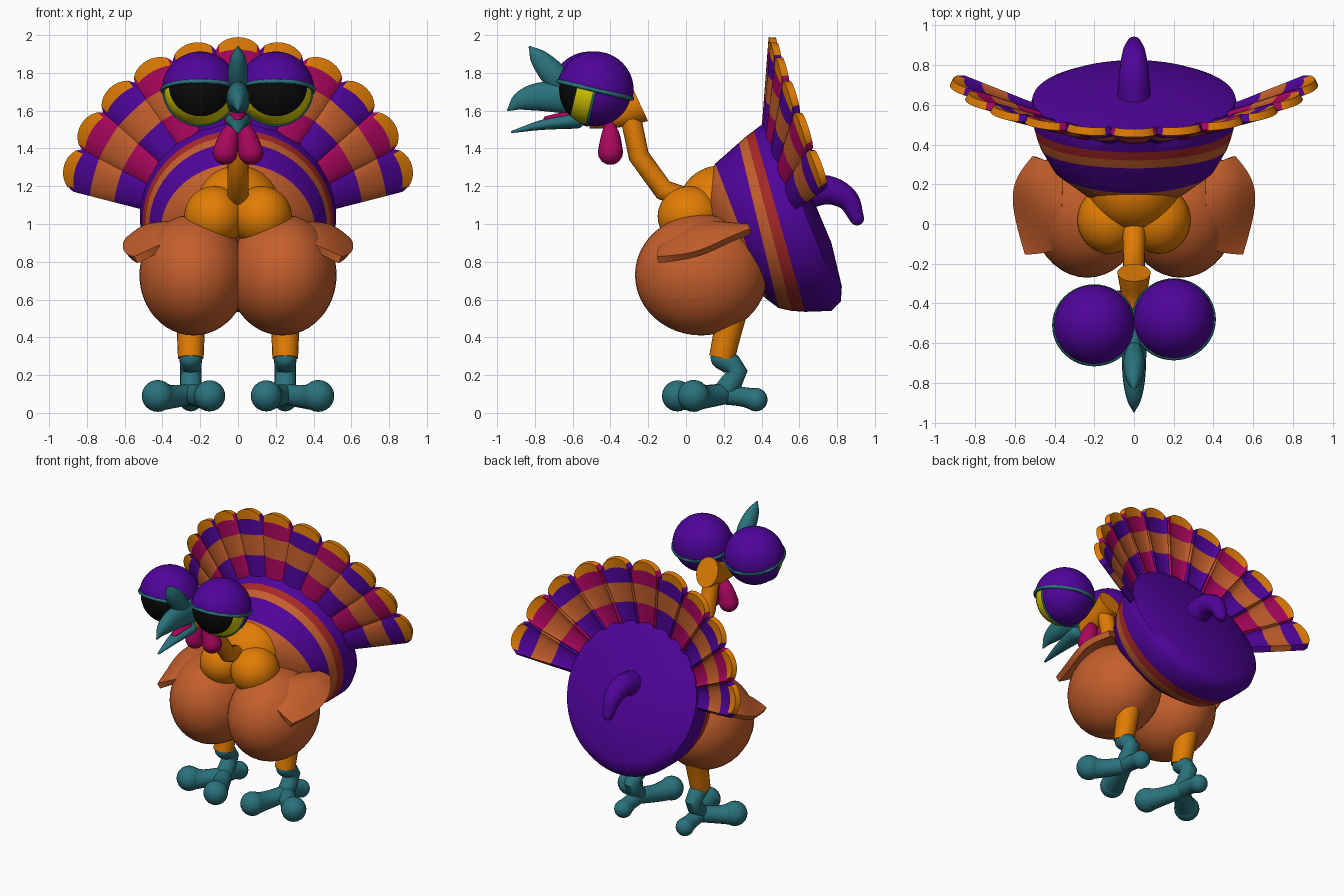
import bpy, bmesh, math
from mathutils import Vector

if "Cube" in bpy.data.objects:
    bpy.data.objects.remove(bpy.data.objects["Cube"], do_unlink=True)


def material(name, r, g, b):
    lin = [(c / 255 / 12.92 if c < 11 else ((c / 255 + 0.055) / 1.055) ** 2.4) for c in (r, g, b)]
    m = bpy.data.materials.new(name)
    m.use_nodes = True
    m.diffuse_color = (*lin, 1)
    m.node_tree.nodes["Principled BSDF"].inputs["Base Color"].default_value = (*lin, 1)
    return m


purple = material("purple", 80, 4, 155)
orange = material("orange", 226, 125, 4)
brown = material("rust brown", 197, 95, 44)
magenta = material("magenta", 170, 6, 94)
red = material("brick red", 168, 40, 40)
teal = material("teal", 42, 114, 124)
black = material("black", 10, 10, 10)
yellow = material("yellow", 220, 208, 2)


def finish(ob, name, mats, angle=45):
    ob.name = ob.data.name = name
    for m in mats:
        ob.data.materials.append(m)
    bpy.ops.object.select_all(action="DESELECT")
    ob.select_set(True)
    bpy.context.view_layer.objects.active = ob
    for mod in list(ob.modifiers):
        bpy.ops.object.modifier_apply(modifier=mod.name)
    bpy.ops.object.shade_smooth_by_angle(angle=math.radians(angle))
    return ob


def mesh_object(verts, faces, indices=None):
    me = bpy.data.meshes.new("part")
    me.from_pydata(verts, [], faces)
    if indices:
        me.polygons.foreach_set("material_index", indices)
    bm = bmesh.new()
    bm.from_mesh(me)
    bmesh.ops.recalc_face_normals(bm, faces=bm.faces)
    bm.to_mesh(me)
    bm.free()
    ob = bpy.data.objects.new("part", me)
    bpy.context.collection.objects.link(ob)
    return ob


def loft(rings, row_mats=None):
    """Skin closed rings of points; the two ends are capped."""
    n = len(rings[0])
    verts = [p for ring in rings for p in ring]
    faces, idx = [], []
    for i in range(len(rings) - 1):
        for j in range(n):
            k = (j + 1) % n
            faces.append((i * n + j, i * n + k, i * n + n + k, i * n + n + j))
            idx.append(row_mats[i] if row_mats else 0)
    for start, m in ((0, 0), (len(verts) - n, -1)):
        faces.append(tuple(range(start, start + n)))
        idx.append(row_mats[m] if row_mats else 0)
    return mesh_object(verts, faces, idx)


def tube(name, mat, pts, flat=1.0, sides=20, steps=5, dome=True):
    """Smooth tapered tube through (x, y, z, radius) points, with rounded ends."""
    p = [Vector(q) for q in pts]
    p = [2 * p[0] - p[1]] + p + [2 * p[-1] - p[-2]]
    path = []
    for a, b, c, d in zip(p, p[1:], p[2:], p[3:]):
        for s in range(steps):
            t = s / steps
            path.append(0.5 * (2 * b + (c - a) * t + (2 * a - 5 * b + 4 * c - d) * t * t
                               + (3 * b - a - 3 * c + d) * t ** 3))
    path.append(p[-2])
    rings = []

    def ring(center, tangent, r):
        side = Vector((1, 0, 0))
        side = (side - tangent * side.dot(tangent)).normalized()
        up = tangent.cross(side)
        rings.append([center + r * (flat * math.cos(a) * side + math.sin(a) * up)
                      for a in (2 * math.pi * k / sides for k in range(sides))])

    last = len(path) - 1
    caps = [math.radians(a) for a in (85, 65, 45, 22)] if dome else []
    for i, q in enumerate(path):
        c, r = q.xyz, q.w
        t = (path[min(i + 1, last)].xyz - path[max(i - 1, 0)].xyz).normalized()
        if i == 0:
            for a in caps:
                ring(c - t * r * math.sin(a), t, r * math.cos(a))
        ring(c, t, r)
        if i == last:
            for a in reversed(caps):
                ring(c + t * r * math.sin(a), t, r * math.cos(a))
    return finish(loft(rings), name, [mat])


def ball(name, mats, loc, scale, tilt=0, seg=40, rings=24, rule=None, keep=None):
    bpy.ops.mesh.primitive_uv_sphere_add(segments=seg, ring_count=rings, radius=1, location=loc, rotation=(tilt, 0, 0))
    ob = bpy.context.object
    ob.scale = scale
    if rule:
        for f in ob.data.polygons:
            f.material_index = rule(f.center)
    if keep:
        bm = bmesh.new()
        bm.from_mesh(ob.data)
        bmesh.ops.delete(bm, geom=[f for f in bm.faces if not keep(f.calc_center_median())], context="FACES")
        bm.to_mesh(ob.data)
        bm.free()
    return finish(ob, name, mats)


# Striped rear body: each ring is top y, top z, bottom y, bottom z, half width
body = [(.15, 1.0, .17, .95, .03), (.08, 1.18, .28, .72, .26), (.155, 1.32, .43, .60, .41),
        (.28, 1.43, .49, .555, .47), (.32, 1.465, .56, .54, .49), (.36, 1.495, .63, .535, .505),
        (.42, 1.54, .77, .54, .52), (.44, 1.535, .82, .59, .51), (.47, 1.49, .825, .67, .46),
        (.60, 1.27, .77, .90, .21), (.68, 1.11, .69, 1.09, .01)]
rings = []
for ty, tz, by, bz, hx in body:
    mid, half = Vector((0, ty + by, tz + bz)) / 2, Vector((0, ty - by, tz - bz)) / 2
    rings.append([mid + half * math.cos(a) + Vector((hx * math.sin(a), 0, 0))
                  for a in (2 * math.pi * k / 56 for k in range(56))])
finish(loft(rings, [0, 0, 1, 0, 2, 1, 1, 1, 1, 1]), "striped_body", [brown, purple, red])

# Tail fan: scalloped, bulging feathers set on a flared cone
STEP = math.radians(15.3)
COLS = 10


def fan_point(radius, angle, lift):
    s = (radius - .5) * .45 + lift
    z = radius * math.cos(angle)
    return (radius * math.sin(angle), .60 - .34 * z + .94 * s, 1.04 + .94 * z + .34 * s)


for i in range(-5, 6):
    verts, faces, idx = [], [], []
    for row in range(5):
        for col in range(COLS + 1):
            u = 2 * col / COLS - 1
            c = math.sqrt(1 - (.98 * u) ** 2)
            radius = (.47, .65, .78, .845 + .035 * c, .85 + .09 * c)[row]
            verts.append(fan_point(radius, (i + u / 2) * STEP, .015 - .025 * c))
    for row in range(4):
        for col in range(COLS):
            a = row * (COLS + 1) + col
            faces.append((a, a + 1, a + COLS + 2, a + COLS + 1))
            at_side = col in (0, COLS - 1)
            idx.append((0, 1, 0, 0 if at_side else 2)[row])
    feather = mesh_object(verts, faces, idx)
    thick = feather.modifiers.new("thickness", "SOLIDIFY")
    thick.thickness, thick.offset = .04, 0
    finish(feather, f"tail_feather_{i + 6}", [purple if i % 2 else magenta, brown, orange], 35)

# Rear stub, chest and neck
tube("tail_stub", purple, [(0, .62, 1.16, .085), (0, .75, 1.18, .076), (0, .855, 1.13, .06), (0, .905, 1.03, .038)])
ball("chest_dome", [orange], (0, .18, 1.09), (.225, .22, .22))
tube("neck", orange, [(0, .1, 1.10, .06), (0, -.12, 1.18, .056), (0, -.25, 1.36, .055),
                      (0, -.30, 1.60, .055)], steps=1)
tube("head_core", orange, [(0, -.245, 1.64, .105), (0, -.36, 1.59, .08), (0, -.52, 1.56, .055)], .8, dome=False)

# Beak, crest and tongue
tube("upper_beak", teal, [(0, -.55, 1.66, .085), (0, -.75, 1.675, .078), (0, -.87, 1.653, .053), (0, -.94, 1.605, .008)], .75)
tube("lower_beak", teal, [(0, -.58, 1.55, .045), (0, -.76, 1.525, .027), (0, -.92, 1.488, .006)], 1.5)
tube("beak_crest", teal, [(0, -.62, 1.70, .045), (0, -.70, 1.79, .068), (0, -.78, 1.88, .048), (0, -.825, 1.935, .008)], .8)
tube("tongue", magenta, [(0, -.60, 1.575, .03), (0, -.74, 1.557, .014)], 1.5)

TILT = math.radians(-13.3)
for s, side in ((1, "left"), (-1, "right")):
    # Belly and chest lobes
    ball(side + "_belly", [brown], (s * .235, .08, .73), (.287, .35, .32))
    ball(side + "_chest", [orange], (s * .125, .02, 1.04), (.16, .17, .16))

    # Eye: dark lens, yellow rim and lids
    eye = (s * .2, -.495 + s * .015, 1.71)
    ball(side + "_eye", [purple, yellow, black], eye, (.192,) * 3, math.pi / 2 + TILT,
         rule=lambda c: 2 if c.z > .48 else 1 if c.z > 0 else 0)
    ball(side + "_upper_lid", [purple], eye, (.203,) * 3, TILT, keep=lambda c: c.z > 0)
    for part, radius, minor, turn in (("lid_band", .2, .012, 0), ("eye_ring", .193, .007, math.pi / 2)):
        bpy.ops.mesh.primitive_torus_add(major_segments=48, minor_segments=8, major_radius=radius,
                                         minor_radius=minor, location=eye, rotation=(TILT + turn, 0, 0))
        finish(bpy.context.object, f"{side}_{part}", [teal])

    # Wattle
    tube(side + "_wattle", magenta, [(s * .012, -.41, 1.56, .015), (s * .045, -.40, 1.47, .05), (s * .068, -.40, 1.38, .067)])

    # Wing: flared flap, inner edge to outer edge
    rows = [[(.34, -.10, .90), (.36, .03, 1.0), (.36, .18, 1.0), (.36, .30, .97)],
            [(.44, -.14, .86), (.48, .04, .95), (.50, .20, 1.0), (.45, .32, .99)],
            [(.54, -.15, .81), (.595, .06, .83), (.605, .21, .91), (.50, .34, .96)]]
    verts = [(s * x, y, z) for row in rows for x, y, z in row]
    faces = [(a, a + 1, a + 5, a + 4) for r in range(2) for a in range(r * 4, r * 4 + 3)]
    wing = mesh_object(verts, faces)
    smooth = wing.modifiers.new("smooth", "SUBSURF")
    smooth.levels, smooth.boundary_smooth = 3, "PRESERVE_CORNERS"
    thick = wing.modifiers.new("thickness", "SOLIDIFY")
    thick.thickness, thick.offset = .04, 0
    finish(wing, side + "_wing", [brown])

    # Leg, bent ankle and three toes
    x = s * .25
    tube(side + "_leg", orange, [(x, .26, .60, .085), (x, .225, .45, .075), (x, .19, .29, .068)], dome=False)
    tube(side + "_ankle", teal, [(x, .19, .29, .06), (x, .27, .22, .056), (x, .20, .11, .058)], steps=2)
    heel = (x, .20, .10, .055)
    for toe, mid, tip in (("outer", (s * .35, .10, .085, .062), (s * .425, .04, .09, .082)),
                          ("inner", (s * .19, .06, .085, .062), (s * .15, -.045, .09, .08)),
                          ("back", (x, .30, .085, .052), (x, .37, .07, .06))):
        tube(f"{side}_{toe}_toe", teal, [heel, mid, tip], steps=4)
        ball(f"{side}_{toe}_toe_tip", [teal], tip[:3], (tip[3] * 1.03,) * 3, seg=20, rings=12)
